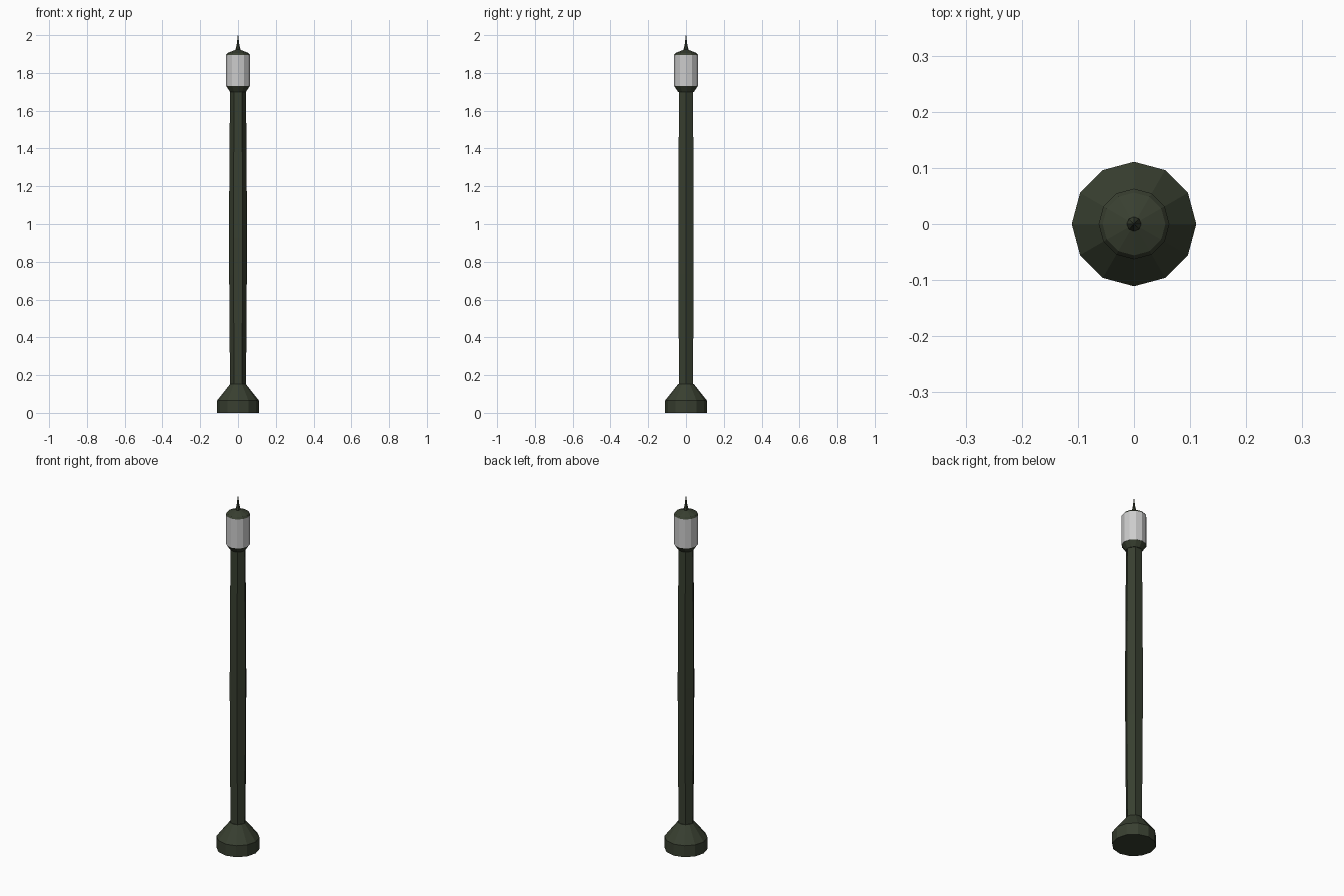
import bpy, bmesh, math

if "Cube" in bpy.data.objects:
    bpy.data.objects.remove(bpy.data.objects["Cube"])

green = bpy.data.materials.new("dark_green")
green.diffuse_color = (0.04, 0.05, 0.03, 1)
green.use_nodes = True
green.node_tree.nodes["Principled BSDF"].inputs["Base Color"].default_value = green.diffuse_color


def lathe(name, profile, sides, mat=None):
    """Flat-faced solid of revolution from (radius, z) points, capped at both ends."""
    bm = bmesh.new()
    rings = []
    for r, z in profile:
        rings.append([bm.verts.new((r * math.cos(2 * math.pi * i / sides),
                                    r * math.sin(2 * math.pi * i / sides), z))
                      for i in range(sides)])
    for a, b in zip(rings, rings[1:]):
        for i in range(sides):
            j = (i + 1) % sides
            bm.faces.new((a[i], a[j], b[j], b[i]))
    bm.faces.new(rings[0][::-1])
    bm.faces.new(rings[-1])
    bmesh.ops.remove_doubles(bm, verts=bm.verts, dist=1e-5)
    mesh = bpy.data.meshes.new(name)
    bm.to_mesh(mesh)
    bm.free()
    obj = bpy.data.objects.new(name, mesh)
    bpy.context.collection.objects.link(obj)
    if mat:
        mesh.materials.append(mat)
    return obj


# Flared foot
lathe("base", [(0.111, 0), (0.111, 0.065), (0.042, 0.152)], 12, green)

# Six-sided post with a slight swelling in the middle
steps = 8
post = [(0.042 + 0.005 * math.sin(math.pi * k / steps), 0.15 + 1.555 * k / steps)
        for k in range(steps + 1)]
lathe("post", post, 6, green)

# Collar below the lamp
lathe("collar", [(0.042, 1.70), (0.062, 1.73)], 12, green)

# Pale lamp glass
lathe("lamp_glass", [(0.063, 1.73), (0.063, 1.895)], 12)

# Lid and pointed finial
lathe("lamp_lid", [(0.063, 1.895), (0.056, 1.905), (0.012, 1.923)], 12, green)
lathe("finial", [(0.011, 1.918), (0.013, 1.926), (0.007, 1.95), (0.001, 2.0)], 8, green)
